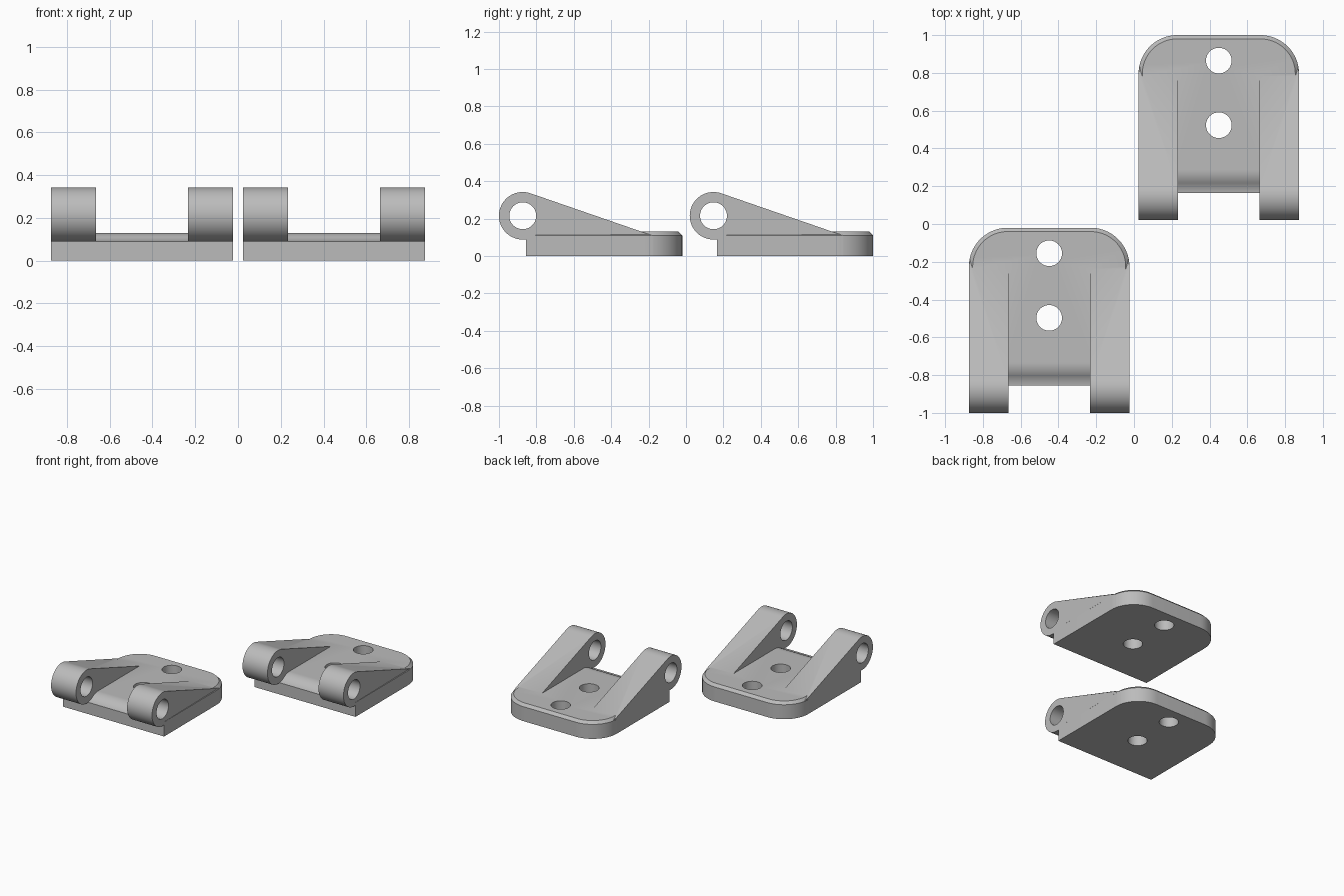
import bpy
import bmesh
from math import cos, sin, pi, atan2, acos, hypot, sqrt, radians

cube = bpy.data.objects.get("Cube")
if cube:
    bpy.data.objects.remove(cube, do_unlink=True)

# Main dimensions
HALF_W, INNER = 0.425, 0.215
FRONT, BACK = -0.855, -0.02
THICK, CHAMFER, CORNER = 0.13, 0.02, 0.205
PIN_Y, PIN_Z, BARREL, BORE = -0.873, 0.215, 0.127, 0.072
SCREW = 0.068
END_Y, END_Z = -0.18, THICK - CHAMFER

metal = bpy.data.materials.new("plain grey")
metal.use_nodes = True
GREY = (0.5, 0.5, 0.5, 1)
metal.diffuse_color = GREY
metal.node_tree.nodes["Principled BSDF"].inputs["Base Color"].default_value = GREY


def arc(cx, cy, r, a, b, n):
    return [(cx + r * cos(a + (b - a) * i / n), cy + r * sin(a + (b - a) * i / n))
            for i in range(n + 1)]


def loft(name, rings):
    """Solid from a stack of matching closed rings."""
    bm = bmesh.new()
    loops = [[bm.verts.new(p) for p in ring] for ring in rings]
    n = len(loops[0])
    for low, high in zip(loops, loops[1:]):
        for i in range(n):
            j = (i + 1) % n
            bm.faces.new((low[i], low[j], high[j], high[i]))
    bm.faces.new(loops[0][::-1])
    bm.faces.new(loops[-1])
    bmesh.ops.recalc_face_normals(bm, faces=bm.faces)
    mesh = bpy.data.meshes.new(name)
    bm.to_mesh(mesh)
    bm.free()
    mesh.materials.append(metal)
    obj = bpy.data.objects.new(name, mesh)
    bpy.context.collection.objects.link(obj)
    return obj


def across(name, profile, x0, x1):
    """Side profile swept along x; x0 and x1 are functions of y."""
    return loft(name, [[(fx(y), y, z) for y, z in profile] for fx in (x0, x1)])


def combine(target, other, operation):
    mod = target.modifiers.new(operation.lower(), "BOOLEAN")
    mod.operation, mod.solver, mod.object = operation, "EXACT", other
    graph = bpy.context.evaluated_depsgraph_get()
    mesh = bpy.data.meshes.new_from_object(target.evaluated_get(graph))
    target.modifiers.clear()
    target.data = mesh
    bpy.data.objects.remove(other, do_unlink=True)


def outline(inset, z):
    """Plate outline with two rounded back corners."""
    cx, cy, r = HALF_W - CORNER, BACK - CORNER, CORNER - inset
    pts = [(-HALF_W + inset, FRONT), (HALF_W - inset, FRONT)]
    pts += arc(cx, cy, r, 0, pi / 2, 20) + arc(-cx, cy, r, pi / 2, pi, 20)
    return [(x, y, z) for x, y in pts]


# Base plate with chamfered rim
bracket = loft("bracket_plate", [outline(0, 0), outline(0, END_Z), outline(CHAMFER, THICK)])

# Curved clearance between the arms, blending into the plate top
fillet_z = THICK - BARREL
fillet_y = PIN_Y + sqrt(4 * BARREL ** 2 - (PIN_Z - fillet_z) ** 2)
turn = atan2(fillet_z - PIN_Z, fillet_y - PIN_Y)
relief = [(-0.95, PIN_Z), (-0.95, PIN_Z - BARREL)]
relief += arc(PIN_Y, PIN_Z, BARREL, -pi / 2, turn, 12)
relief += arc(fillet_y, fillet_z, BARREL, turn + pi, pi / 2, 12)[1:]
relief.append((fillet_y, PIN_Z))
combine(bracket, across("relief_cutter", relief, lambda y: -INNER, lambda y: INNER), "DIFFERENCE")

# Arm side profile: barrel, tangent slope, foot
dy, dz = END_Y - PIN_Y, END_Z - PIN_Z
tangent = atan2(dz, dy) + acos(BARREL / hypot(dy, dz))
arc_y = BACK - CORNER
arc_z = END_Z + (END_Y - arc_y) / tan_slope if (tan_slope := sin(tangent) / cos(tangent)) else END_Z
arm = arc(PIN_Y, PIN_Z, BARREL, tangent, 1.5 * pi, 40)
arm += [(FRONT, PIN_Z - BARREL), (FRONT, 0), (arc_y, 0), (END_Y, 0), (END_Y, END_Z), (arc_y, arc_z)]


def outer(y):
    past = max(0, y - arc_y)
    return HALF_W - CORNER + sqrt(CORNER ** 2 - past ** 2)


for side in (-1, 1):
    part = across("arm", arm, lambda y: side * INNER, lambda y: side * outer(y))
    combine(bracket, part, "UNION")

# Pin bore and the two screw holes
bore = across("bore_cutter", arc(PIN_Y, PIN_Z, BORE, 0, 2 * pi, 40)[:-1],
              lambda y: -1, lambda y: 1)
combine(bracket, bore, "DIFFERENCE")
for y in (-0.155, -0.497):
    circle = arc(0, y, SCREW, 0, 2 * pi, 40)[:-1]
    hole = loft("screw_cutter", [[(px, py, z) for px, py in circle] for z in (-0.1, 0.4)])
    combine(bracket, hole, "DIFFERENCE")

# Smooth the curves, keep the edges crisp
bpy.ops.object.select_all(action="DESELECT")
bracket.select_set(True)
bpy.context.view_layer.objects.active = bracket
bpy.ops.object.shade_smooth_by_angle(angle=radians(25))

# Two identical brackets set diagonally
bracket.name = "front_right_bracket"
bracket.location.x = -0.449
second = bracket.copy()
second.name = "back_left_bracket"
second.location = (0.449, 1.02, 0)
bpy.context.collection.objects.link(second)
